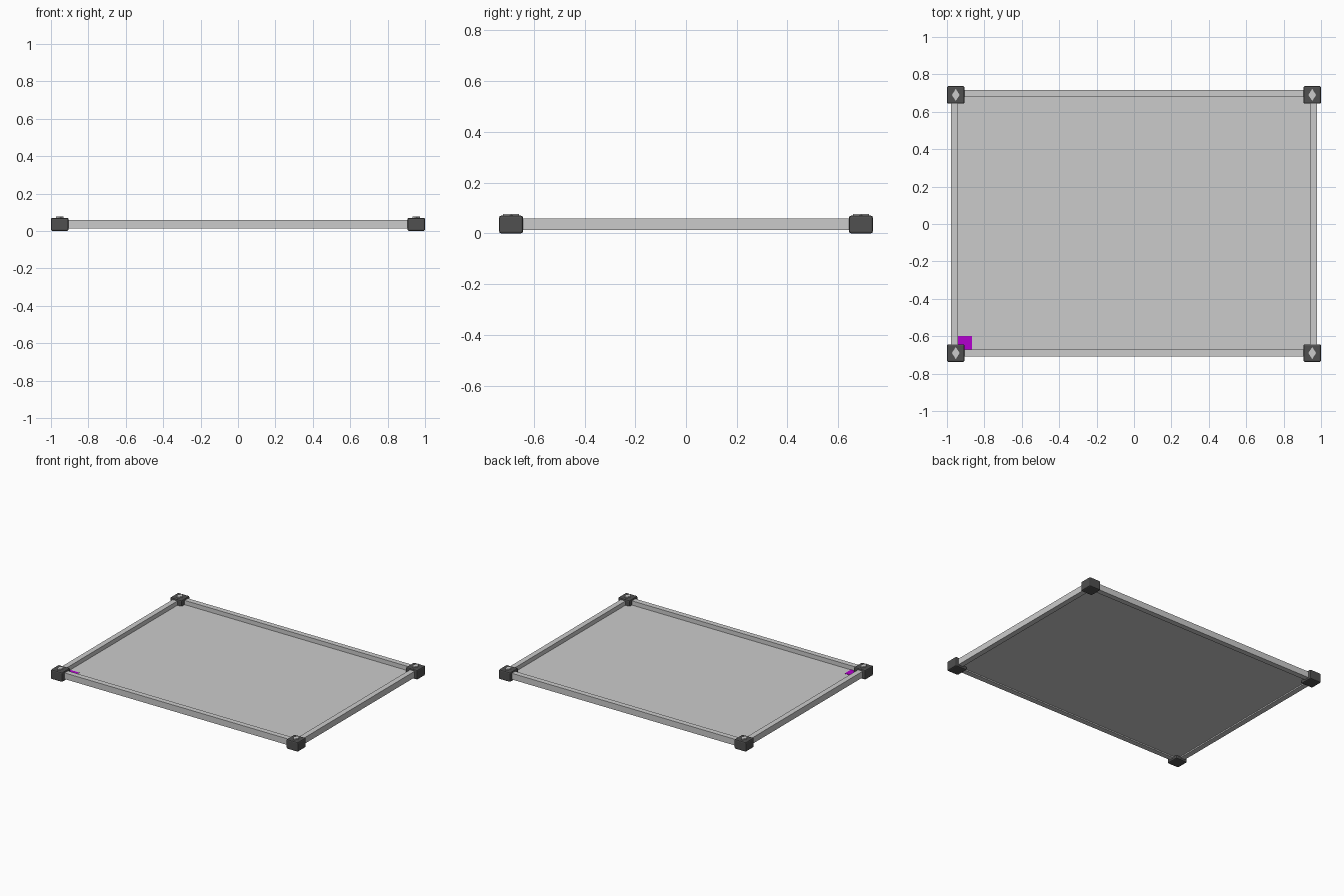
import bpy, bmesh

if "Cube" in bpy.data.objects:
    bpy.data.objects.remove(bpy.data.objects["Cube"])


def material(name, rgb):
    m = bpy.data.materials.new(name)
    m.diffuse_color = (*rgb, 1)
    m.use_nodes = True
    m.node_tree.nodes["Principled BSDF"].inputs["Base Color"].default_value = m.diffuse_color
    return m


dark = material("dark_grey", (0.08, 0.08, 0.08))
magenta = material("magenta", (0.45, 0.0, 0.62))


def box(name, x0, x1, y0, y1, z0, z1, mat=None, bevel=0):
    bpy.ops.mesh.primitive_cube_add(
        size=1, location=((x0 + x1) / 2, (y0 + y1) / 2, (z0 + z1) / 2))
    ob = bpy.context.object
    ob.name = name
    ob.scale = (x1 - x0, y1 - y0, z1 - z0)
    bpy.ops.object.transform_apply(location=False, rotation=False, scale=True)
    if mat:
        ob.data.materials.append(mat)
    if bevel:
        b = ob.modifiers.new("rounded_edges", 'BEVEL')
        b.width = bevel
        b.segments = 2
    return ob


def diamond(name, x, y, z0, z1, rx, ry):
    # Rhombus outline extruded upward
    bm = bmesh.new()
    face = bm.faces.new([bm.verts.new((px, py, z0)) for px, py in
                         ((rx, 0), (0, ry), (-rx, 0), (0, -ry))])
    top = bmesh.ops.extrude_face_region(bm, geom=[face])["geom"]
    for v in top:
        if isinstance(v, bmesh.types.BMVert):
            v.co.z = z1
    bmesh.ops.recalc_face_normals(bm, faces=bm.faces)
    me = bpy.data.meshes.new(name)
    bm.to_mesh(me)
    bm.free()
    if not any(p.normal.z < -0.5 for p in me.polygons):
        bm = bmesh.new()
        bm.from_mesh(me)
        bmesh.ops.holes_fill(bm, edges=bm.edges)
        bmesh.ops.recalc_face_normals(bm, faces=bm.faces)
        bm.to_mesh(me)
        bm.free()
    ob = bpy.data.objects.new(name, me)
    ob.location = (x, y, 0)
    bpy.context.collection.objects.link(ob)


# Outer frame limits and rail section
X, Y0, Y1, W = 0.979, -0.709, 0.717, 0.039
Z0, Z1 = 0.014, 0.059

# Thin floor panel, set just above the underside of the rails
box("floor_panel", -X + W, X - W, Y0 + W, Y1 - W, 0.023, 0.028)

# Side rails run full length, front and back rails fit between them
box("left_rail", -X, -X + W, Y0, Y1, Z0, Z1)
box("right_rail", X - W, X, Y0, Y1, Z0, Z1)
box("front_rail", -X + W, X - W, Y0, Y0 + W, Z0, Z1)
box("back_rail", -X + W, X - W, Y1 - W, Y1, Z0, Z1)

# Coloured square marker in the front left corner of the panel
box("corner_marker", -0.94, -0.865, -0.672, -0.598, 0.028, 0.030, magenta)

# Corner blocks with raised diamond studs
R = 0.047
for sx, xn in ((-1, "left"), (1, "right")):
    for sy, yn in ((-1, "front"), (1, "back")):
        cx, cy = sx * (1 - R), sy * 0.69
        box(f"{yn}_{xn}_corner_block", cx - R, cx + R, cy - R, cy + R,
            0.0, 0.07, dark, 0.008)
        diamond(f"{yn}_{xn}_diamond_stud", cx, cy, 0.065, 0.077, 0.021, 0.032)
